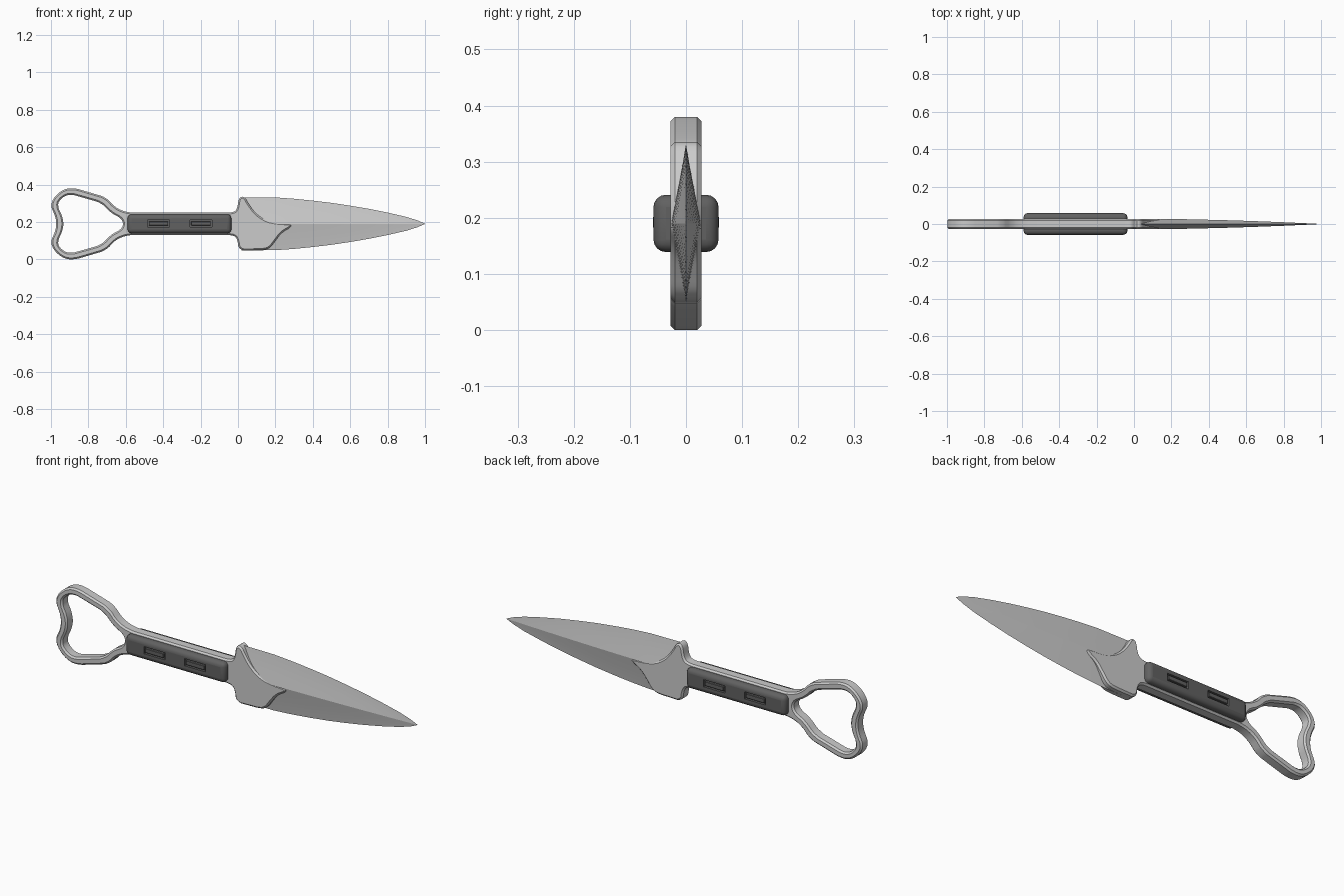
import bpy, bmesh, math

if "Cube" in bpy.data.objects:
    bpy.data.objects.remove(bpy.data.objects["Cube"])

CZ = 0.19  # height of the long axis


def smooth(obj, angle=30):
    bpy.ops.object.select_all(action='DESELECT')
    obj.select_set(True)
    bpy.context.view_layer.objects.active = obj
    bpy.ops.object.shade_smooth_by_angle(angle=math.radians(angle))


def soften(pts):
    """Round the corners of a closed outline by cutting them twice."""
    for limit in (0.02, 0.007):
        out = []
        for i, (ax, az) in enumerate(pts):
            bx, bz = pts[(i + 1) % len(pts)]
            k = min(0.25, limit / math.hypot(bx - ax, bz - az))
            out += [(ax + (bx - ax) * k, az + (bz - az) * k),
                    (bx - (bx - ax) * k, bz - (bz - az) * k)]
        pts = out
    return pts


def flip(pts):
    return [(x, -z) for x, z in reversed(pts)]


def plate(name, outlines, half, chamfer):
    """Flat chamfered plate in the xz plane; later outlines are holes."""
    cu = bpy.data.curves.new(name, 'CURVE')
    cu.dimensions, cu.fill_mode = '2D', 'BOTH'
    cu.extrude, cu.bevel_depth = half - chamfer, chamfer
    cu.offset, cu.bevel_resolution = -chamfer, 0
    for pts in outlines:
        sp = cu.splines.new('POLY')
        sp.points.add(len(pts) - 1)
        for p, (x, z) in zip(sp.points, pts):
            p.co = (x, z, 0, 1)
        sp.use_cyclic_u = True
    obj = bpy.data.objects.new(name, cu)
    bpy.context.collection.objects.link(obj)
    obj.rotation_euler.x = math.pi / 2
    obj.location.z = CZ
    bpy.ops.object.select_all(action='DESELECT')
    obj.select_set(True)
    bpy.context.view_layer.objects.active = obj
    bpy.ops.object.convert(target='MESH')
    smooth(obj)
    return obj


def box(name, loc, dims, bevel=0, segments=1):
    bpy.ops.mesh.primitive_cube_add(size=1, location=loc)
    obj = bpy.context.object
    obj.name = name
    obj.scale = dims
    bpy.ops.object.transform_apply(location=False, rotation=False, scale=True)
    if bevel:
        m = obj.modifiers.new('bevel', 'BEVEL')
        m.width, m.segments = bevel, segments
    return obj


# Metal frame: finger ring, tang and guard cut from one plate
upper = [(-0.970, 0.0), (-0.978, 0.045), (-1.003, 0.095), (-0.983, 0.145),
         (-0.93, 0.187), (-0.875, 0.192), (-0.705, 0.142), (-0.655, 0.085),
         (-0.59, 0.06), (-0.025, 0.06), (-0.004, 0.08), (0.005, 0.143),
         (0.035, 0.146)]
plunge = [(0.06, 0.10), (0.10, 0.05), (0.15, 0.018), (0.20, 0.006),
          (0.29, 0.0), (0.285, -0.018), (0.235, -0.045), (0.20, -0.09),
          (0.175, -0.125), (0.145, -0.14)]
hole = [(-0.934, 0.03), (-0.968, 0.10), (-0.945, 0.138), (-0.90, 0.16),
        (-0.73, 0.112), (-0.68, 0.058), (-0.625, 0.03), (-0.612, 0.0)]
outer = upper + plunge + flip(upper[1:-1])
inner = hole + flip(hole[:-1])
plate('frame', [soften(outer), soften(inner)], 0.028, 0.008)

# Blade: diamond cross-sections lofted from the guard to the tip
profile = [(0.02, 0.142), (0.2, 0.141), (0.3, 0.134), (0.4, 0.124),
           (0.5, 0.112), (0.6, 0.097), (0.7, 0.080), (0.8, 0.060),
           (0.9, 0.037), (0.96, 0.018), (0.999, 0.001)]
levels = [-1, -0.75, -0.5, -0.25, 0, 0.25, 0.5, 0.75, 1]
bm = bmesh.new()
rings = []
for x, h in profile:
    t = 0.0278 * (1 - x ** 1.8) + 0.0002
    front = [(-t * (1 - abs(v)) ** 1.1, v * h) for v in levels]
    back = [(-y, z) for y, z in reversed(front[1:-1])]
    rings.append([bm.verts.new((x, y, CZ + z)) for y, z in front + back])
for a, b in zip(rings, rings[1:]):
    for i in range(len(a)):
        j = (i + 1) % len(a)
        bm.faces.new((a[i], a[j], b[j], b[i]))
bm.faces.new(rings[0])
bm.faces.new(rings[-1])
bmesh.ops.recalc_face_normals(bm, faces=bm.faces)
mesh = bpy.data.meshes.new('blade')
bm.to_mesh(mesh)
bm.free()
blade = bpy.data.objects.new('blade', mesh)
bpy.context.collection.objects.link(blade)
smooth(blade, 12)

# Dark rounded grip around the tang
dark = bpy.data.materials.new('dark_grip')
dark.diffuse_color = (0.12, 0.12, 0.12, 1)
dark.use_nodes = True
dark.node_tree.nodes["Principled BSDF"].inputs["Base Color"].default_value = dark.diffuse_color
grip = box('grip', (-0.313, 0, CZ), (0.555, 0.116, 0.102), 0.022, 4)
grip.data.materials.append(dark)

# Recessed slots with a small insert on both grip faces
for side in (-1, 1):
    for x in (-0.425, -0.198):
        cutter = box('slot_cutter', (x, side * 0.058, CZ + 0.002), (0.118, 0.024, 0.036))
        cutter.hide_render = True
        cutter.hide_set(True)
        m = grip.modifiers.new('slot', 'BOOLEAN')
        m.operation, m.object, m.solver = 'DIFFERENCE', cutter, 'EXACT'
        insert = box('slot_insert', (x, side * 0.05, CZ + 0.002), (0.104, 0.018, 0.022), 0.002)
        insert.data.materials.append(dark)
smooth(grip)
